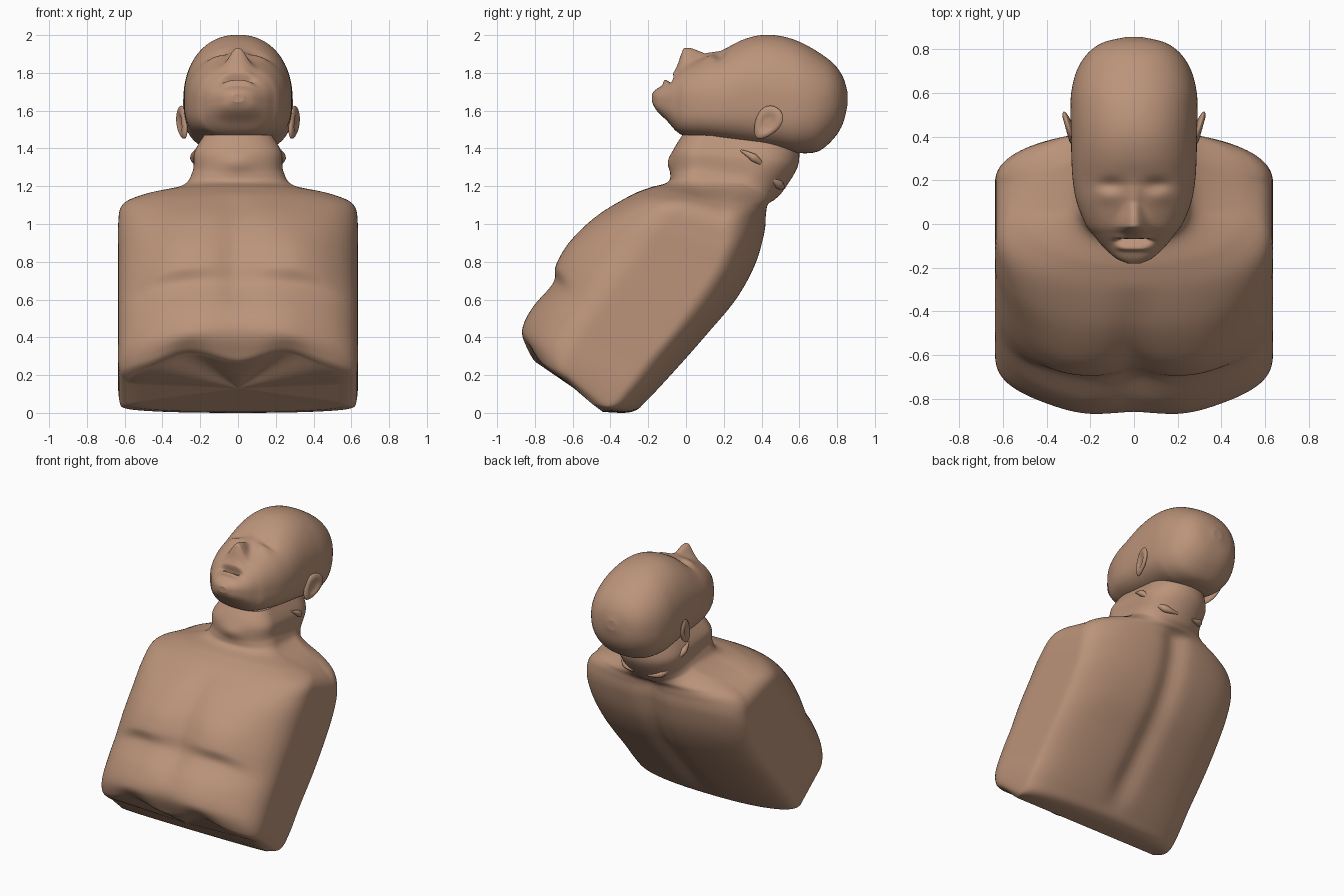
import bpy, bmesh, math
from mathutils import Vector

if "Cube" in bpy.data.objects:
    bpy.data.objects.remove(bpy.data.objects["Cube"])

skin = bpy.data.materials.new("tan skin")
skin.diffuse_color = (0.50, 0.295, 0.195, 1)
skin.use_nodes = True
skin.node_tree.nodes["Principled BSDF"].inputs["Base Color"].default_value = skin.diffuse_color


def catmull(a, b, c, d, t):
    return [0.5 * (2*q + (r-p)*t + (2*p-5*q+4*r-s)*t*t + (3*q-p-3*r+s)*t**3)
            for p, q, r, s in zip(a, b, c, d)]


def smooth(a, b, t):
    t = min(1, max(0, (t - a) / (b - a)))
    return t * t * (3 - 2 * t)


def bell(v, c, w):
    return math.exp(-((v - c) / w) ** 2)


def spow(v, e):
    return math.copysign(abs(v) ** e, v)


def finish(name, bm):
    bmesh.ops.recalc_face_normals(bm, faces=bm.faces)
    me = bpy.data.meshes.new(name)
    bm.to_mesh(me)
    bm.free()
    me.materials.append(skin)
    ob = bpy.data.objects.new(name, me)
    bpy.context.collection.objects.link(ob)
    bpy.ops.object.select_all(action='DESELECT')
    ob.select_set(True)
    bpy.context.view_layer.objects.active = ob
    bpy.ops.object.shade_smooth_by_angle(angle=math.radians(50))
    return ob


def loft(name, rows, section, steps):
    """Skin smooth closed sections through control rows and close both ends."""
    rings = []
    n = len(rows)
    for i in range(n - 1):
        quad = [rows[max(0, min(n - 1, i + k))] for k in (-1, 0, 1, 2)]
        for s in range(steps + (i == n - 2)):
            rings.append(section(catmull(*quad, s / steps), i + s / steps))
    for first in (True, False):
        ring = rings[0] if first else rings[-1]
        mid = sum(ring, Vector()) / len(ring)
        for k in (0.9, 0.6, 0.3, 0.02):
            cap = [mid + (p - mid) * k for p in ring]
            rings.insert(0, cap) if first else rings.append(cap)
    bm = bmesh.new()
    vs = [[bm.verts.new(p) for p in r] for r in rings]
    m = len(vs[0])
    for a, b in zip(vs, vs[1:]):
        for j in range(m):
            bm.faces.new((a[j], a[(j+1) % m], b[(j+1) % m], b[j]))
    bm.faces.new(vs[0])
    bm.faces.new(vs[-1])
    return finish(name, bm)


# Torso and neck: front centre, front corner, back corner, back centre (y, z), half width
TORSO = [
    (-.80, .27, -.62, .16, -.50, .05, -.44, .005, .58),
    (-.835, .31, -.63, .20, -.42, .04, -.29, .005, .62),
    (-.86, .43, -.60, .27, -.34, .13, -.20, .07, .635),
    (-.81, .56, -.52, .40, -.24, .26, -.03, .25, .635),
    (-.71, .69, -.42, .55, -.10, .42, .12, .42, .635),
    (-.665, .81, -.32, .68, .01, .57, .27, .60, .635),
    (-.59, .93, -.20, .83, .13, .75, .37, .78, .635),
    (-.47, 1.05, -.10, .99, .19, .90, .42, .95, .635),
    (-.32, 1.14, -.03, 1.095, .19, 1.03, .43, 1.05, .615),
    (-.20, 1.19, .05, 1.14, .20, 1.11, .44, 1.10, .52),
    (-.10, 1.22, .06, 1.20, .28, 1.19, .47, 1.13, .30),
    (-.08, 1.27, .08, 1.28, .31, 1.24, .51, 1.17, .24),
    (-.07, 1.38, .08, 1.38, .38, 1.35, .59, 1.30, .23),
    (-.02, 1.47, .10, 1.47, .40, 1.45, .60, 1.41, .18),
]


def torso_section(r, t):
    F, C, D, B = (Vector((0, r[i], r[i + 1])) for i in (0, 2, 4, 6))
    w = r[8]
    depth = (F - B).normalized()
    N = 28
    half = []
    for i in range(N + 1):                       # chest side
        a = math.pi / 2 * i / N
        x = w * math.sin(a) ** 0.9
        p = C + (F - C) * math.cos(a) ** 0.9
        fade = math.cos(a) ** 0.5 if i < N else 0
        line = t + .35 * smooth(.3, .6, x)       # pectoral line drops outwards
        pec = .035 * smooth(4.0, 4.7, line) * (1 - smooth(5.3, 7.6, t)) * bell(x, .32, .2)
        sternum = -.03 * bell(x, 0, .09) * smooth(2.2, 4, t) * (1 - smooth(7, 8.5, t))
        ribs = .02 * bell(x, .24, .16) * bell(t, 2, 1.3)
        navel = -.02 * bell(x, 0, .1) * bell(t, 1, .8)
        throat = .02 * bell(x, 0, .09) * bell(t, 11.5, .4)
        p = p + depth * (pec + sternum + ribs + navel + throat) * fade
        arch = .055 * bell(x, .27, .15) * (1 - smooth(.8, 2.2, t))
        half.append(Vector((x, p.y, p.z + arch * fade)))
    for k in range(1, 10):                       # flat flank
        p = C.lerp(D, k / 10)
        half.append(Vector((w, p.y, p.z)))
    e = .85 + .13 * smooth(1, 4, t)
    for i in range(N, -1, -1):                   # back side
        a = math.pi / 2 * i / N
        x = w * math.sin(a) ** e
        p = D + (B - D) * max(0, math.cos(a)) ** (e - .08)
        p = p + depth * .035 * bell(x, 0, .08) * smooth(1.5, 3, t) * (1 - smooth(8, 10, t))
        half.append(Vector((x, p.y, p.z)))
    return half + [Vector((-p.x, p.y, p.z)) for p in half[-2:0:-1]]


loft("torso_and_neck", TORSO, torso_section, 9)

# Head: y, lower z, upper z, half width
HEAD = [
    (-.18, 1.645, 1.69, .03), (-.155, 1.60, 1.715, .085), (-.10, 1.545, 1.75, .145),
    (-.05, 1.49, 1.80, .185), (0, 1.465, 1.84, .222), (.1, 1.45, 1.885, .262),
    (.2, 1.435, 1.925, .28), (.3, 1.42, 1.975, .286), (.4, 1.405, 2.0, .288),
    (.5, 1.39, 1.995, .29), (.6, 1.375, 1.965, .287), (.7, 1.385, 1.91, .262),
    (.78, 1.45, 1.85, .212), (.83, 1.53, 1.78, .14), (.855, 1.63, 1.70, .035),
]
NOSE = [(-.055, 0), (-.032, .065), (-.012, .10), (.03, .075), (.1, .018), (.18, 0)]


def nose_height(y):
    for (a, p), (b, q) in zip(NOSE, NOSE[1:]):
        if a <= y <= b:
            return p + (q - p) * (y - a) / (b - a)
    return 0


def head_section(r, t):
    y, lo, hi, w = r
    mid = .5 - .08 * smooth(2, 6, t) * (1 - smooth(9, 12, t))   # widest below the middle
    zc = lo + (hi - lo) * mid
    up = .82 + .1 * smooth(3, 7, t)
    out = []
    N = 200
    for i in range(N):
        a = 2 * math.pi * i / N
        top = math.sin(a) > 0
        e = up if top else .70 + .15 * smooth(9, 12, t)
        h = hi - zc if top else zc - lo
        x, z = w * spow(math.cos(a), e), zc + h * spow(math.sin(a), e)
        yy = y
        if math.sin(a) > 0.2:
            ax = abs(x)
            nw = .03 + .028 * (1 - smooth(-.02, .1, y))
            z += nose_height(y) * math.exp(-(ax / nw) ** 2.2)
            z += -.02 * bell(ax, .105, .06) * bell(y, .18, .03)       # eye sockets
            z += .008 * bell(ax, .12, .05) * bell(y, .125, .035)      # eyelids
            lip = .016 * bell(y, -.058, .012) - .038 * bell(y, -.08, .011) \
                + .018 * bell(y, -.105, .014)
            lip *= math.exp(-(ax / .075) ** 4)
            z += lip * .85
            yy -= lip * .5
        out.append(Vector((x, yy, z)))
    return out


loft("head", HEAD, head_section, 10)


# Ears: flattened teardrops with a hollow, leaning out at the back
def ear(name, side):
    bm = bmesh.new()
    bmesh.ops.create_uvsphere(bm, u_segments=40, v_segments=24, radius=1)
    for v in bm.verts:
        x, y, z = v.co
        rad = math.hypot(y, z)
        hollow = .016 * math.exp(-(rad / .55) ** 4) if x > 0 else 0
        wide = .065 + .018 * z
        py, pz = y * wide, z * .096
        c, s = math.cos(-.6), math.sin(-.6)
        qy, qz = py * c - pz * s, py * s + pz * c
        v.co = (side * (.296 + x * .022 + .28 * qy - hollow), .43 + qy, 1.535 + qz)
    finish(name, bm)


ear("right_ear", 1)
ear("left_ear", -1)


# Loose skin folds on the neck, tapering at the ends
def fold(name, pts, radius):
    cu = bpy.data.curves.new(name, 'CURVE')
    cu.dimensions = '3D'
    cu.bevel_depth = radius
    cu.bevel_resolution = 4
    cu.use_fill_caps = True
    sp = cu.splines.new('BEZIER')
    sp.bezier_points.add(len(pts) - 1)
    for i, (bp, p) in enumerate(zip(sp.bezier_points, pts)):
        bp.co = p
        bp.handle_left_type = bp.handle_right_type = 'AUTO'
        bp.radius = .25 if i in (0, len(pts) - 1) else 1
    cu.materials.append(skin)
    bpy.context.collection.objects.link(bpy.data.objects.new(name, cu))


for side, label in ((1, "right"), (-1, "left")):
    fold(label + "_neck_fold", [(side * .225, .29, 1.39), (side * .232, .36, 1.35),
                                (side * .20, .43, 1.29)], .022)
    fold(label + "_nape_fold", [(side * .20, .42, 1.27), (side * .14, .49, 1.21),
                                (side * .06, .52, 1.19)], .025)
